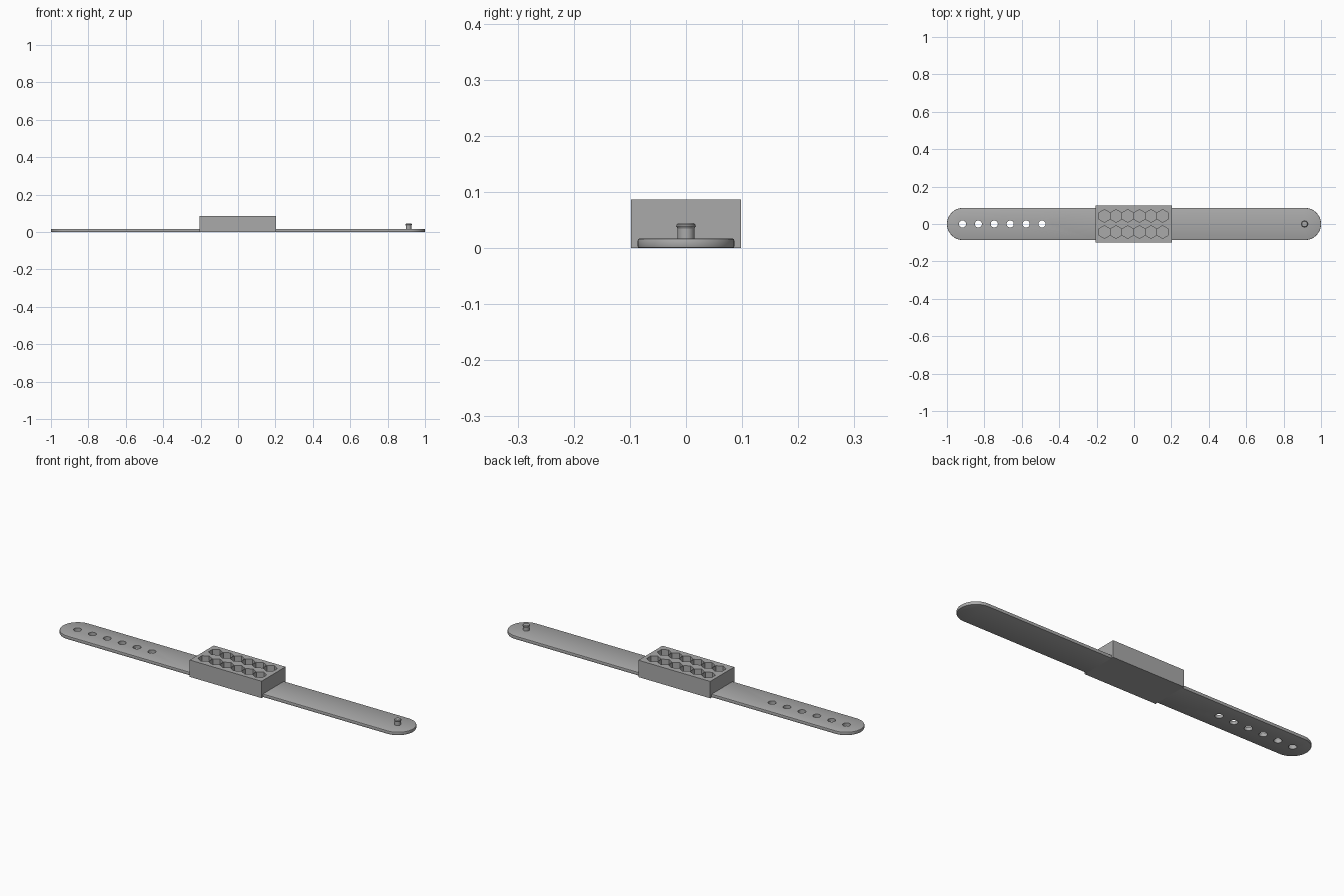
import bpy, bmesh, math

if "Cube" in bpy.data.objects:
    bpy.data.objects.remove(bpy.data.objects["Cube"])

grey = bpy.data.materials.new("grey")
grey.diffuse_color = (0.40, 0.40, 0.40, 1)
grey.use_nodes = True
grey.node_tree.nodes["Principled BSDF"].inputs["Base Color"].default_value = grey.diffuse_color


def make(name, bm, smooth=True):
    bmesh.ops.recalc_face_normals(bm, faces=bm.faces)
    me = bpy.data.meshes.new(name)
    bm.to_mesh(me)
    bm.free()
    ob = bpy.data.objects.new(name, me)
    bpy.context.collection.objects.link(ob)
    me.materials.append(grey)
    if smooth:
        bpy.ops.object.select_all(action='DESELECT')
        bpy.context.view_layer.objects.active = ob
        ob.select_set(True)
        bpy.ops.object.shade_smooth_by_angle(angle=math.radians(30))
    return ob


def loft(bm, rings):
    """Close a stack of equal-length point rings into a solid."""
    vs = [[bm.verts.new(p) for p in r] for r in rings]
    n = len(vs[0])
    for a, b in zip(vs, vs[1:]):
        for i in range(n):
            j = (i + 1) % n
            bm.faces.new((a[i], a[j], b[j], b[i]))
    bm.faces.new(vs[0][::-1])
    bm.faces.new(vs[-1])


def circle(x, y, z, r, n, turn=0.0):
    return [(x + r * math.cos(turn + 2 * math.pi * i / n),
             y + r * math.sin(turn + 2 * math.pi * i / n), z) for i in range(n)]


def cut(ob, cutter):
    cutter.hide_render = True
    cutter.hide_set(True)
    m = ob.modifiers.new("holes", 'BOOLEAN')
    m.operation = 'DIFFERENCE'
    m.solver = 'EXACT'
    m.object = cutter


# Strap halves: round-ended bands with softened edges
R, T, E = 0.086, 0.017, 0.003


def strap(name, side, inner):
    rings = []
    for z, inset in ((0, E), (E * 0.3, E * 0.3), (E, 0),
                     (T - E, 0), (T - E * 0.3, E * 0.3), (T, E)):
        r = R - inset
        ring = [(inner, -r, z)]
        for i in range(33):
            a = -math.pi / 2 + math.pi * i / 32
            ring.append((side * (1 - R + r * math.cos(a)), r * math.sin(a), z))
        ring.append((inner, r, z))
        rings.append(ring)
    bm = bmesh.new()
    loft(bm, rings)
    return make(name, bm)


holed_strap = strap("holed_strap", -1, -0.207)
stud_strap = strap("stud_strap", 1, 0.203)

# Row of adjustment holes
bm = bmesh.new()
for i in range(6):
    x = -0.917 + 0.085 * i
    loft(bm, [circle(x, 0, z, 0.019, 24) for z in (-0.02, 0.04)])
cut(holed_strap, make("strap_hole_cutter", bm, False))

# Fastening stud with a slightly wider head
bm = bmesh.new()
loft(bm, [circle(0.912, 0, z, r, 24) for z, r in (
    (T - 0.001, 0.015), (0.035, 0.015), (0.039, 0.0175),
    (0.042, 0.017), (0.0445, 0.0145))])
make("fastening_stud", bm)

# Central block
bm = bmesh.new()
loft(bm, [[(-0.207, -0.098, z), (0.203, -0.098, z),
           (0.203, 0.098, z), (-0.207, 0.098, z)] for z in (0, 0.087)])
block = make("centre_block", bm, False)

# Two rows of hexagonal pockets
bm = bmesh.new()
for y in (-0.043, 0.043):
    for i in range(6):
        x = -0.158 + 0.0623 * i
        loft(bm, [circle(x, y, z, 0.034, 6, math.pi / 6) for z in (0.017, 0.12)])
cut(block, make("hex_pocket_cutter", bm, False))
